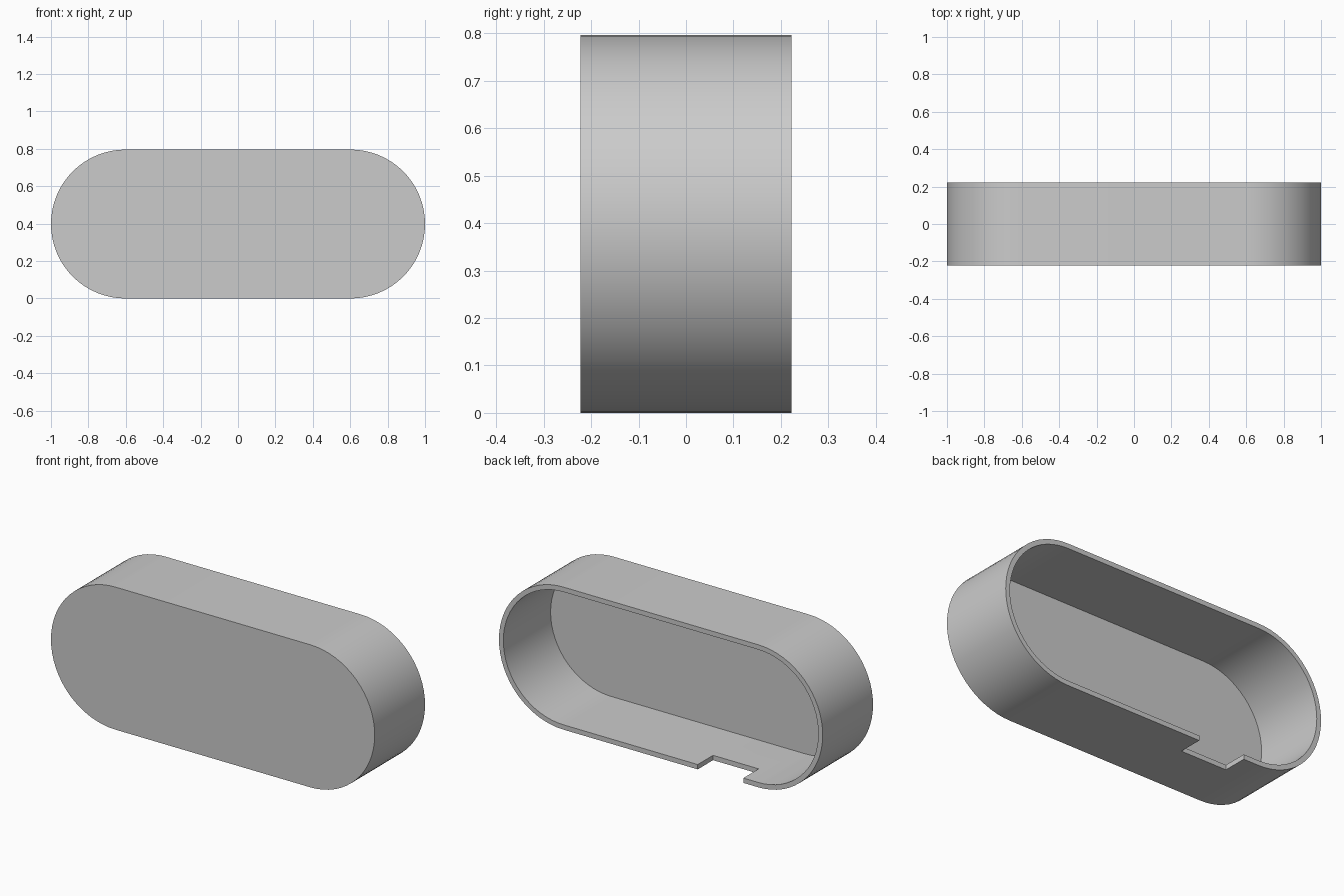
import bpy
import bmesh
from math import cos, sin, pi, radians

cube = bpy.data.objects.get("Cube")
if cube:
    bpy.data.objects.remove(cube, do_unlink=True)

RADIUS = 0.398          # outer end radius, half the height
HALF_FLAT = 1 - RADIUS  # half length of the straight sides
HALF_DEPTH = 0.222
WALL = 0.027
ARC_STEPS = 32

grey = bpy.data.materials.new("light_grey")
grey.use_nodes = True
grey.diffuse_color = (0.6, 0.6, 0.6, 1)
grey.node_tree.nodes["Principled BSDF"].inputs["Base Color"].default_value = (0.6, 0.6, 0.6, 1)


def stadium_ring(bm, radius, y):
    """Loop of vertices around a long rounded outline at depth y."""
    ring = []
    for side in (1, -1):
        for i in range(ARC_STEPS + 1):
            a = -pi / 2 + pi * i / ARC_STEPS
            ring.append(bm.verts.new((side * (HALF_FLAT + radius * cos(a)), y,
                                      RADIUS + side * radius * sin(a))))
    return ring


# Tray: front plate and surrounding wall, open at the back
bm = bmesh.new()
rings = [
    stadium_ring(bm, RADIUS, -HALF_DEPTH),
    stadium_ring(bm, RADIUS, HALF_DEPTH),
    stadium_ring(bm, RADIUS - WALL, HALF_DEPTH),
    stadium_ring(bm, RADIUS - WALL, -HALF_DEPTH + WALL),
]
for a, b in zip(rings, rings[1:]):
    for i in range(len(a)):
        j = (i + 1) % len(a)
        bm.faces.new((a[i], a[j], b[j], b[i]))
bm.faces.new(rings[0])
bm.faces.new(rings[-1])
bmesh.ops.recalc_face_normals(bm, faces=bm.faces)
mesh = bpy.data.meshes.new("housing_shell")
bm.to_mesh(mesh)
bm.free()
mesh.materials.append(grey)
shell = bpy.data.objects.new("housing_shell", mesh)
bpy.context.collection.objects.link(shell)

# Notch in the bottom wall at the open edge
NOTCH_X = (-0.51, -0.228)
NOTCH_DEPTH = 0.135
bpy.ops.mesh.primitive_cube_add(
    size=1, location=(sum(NOTCH_X) / 2, HALF_DEPTH, 0))
cutter = bpy.context.object
cutter.name = "notch_cutter"
cutter.scale = (NOTCH_X[1] - NOTCH_X[0], 2 * NOTCH_DEPTH, 0.2)
cutter.hide_render = True
cutter.data.materials.append(grey)

notch = shell.modifiers.new("notch", 'BOOLEAN')
notch.operation = 'DIFFERENCE'
notch.solver = 'EXACT'
notch.object = cutter

bpy.ops.object.select_all(action='DESELECT')
shell.select_set(True)
bpy.context.view_layer.objects.active = shell
bpy.ops.object.modifier_apply(modifier="notch")
bpy.data.objects.remove(cutter, do_unlink=True)
bpy.ops.object.shade_smooth_by_angle(angle=radians(30))
